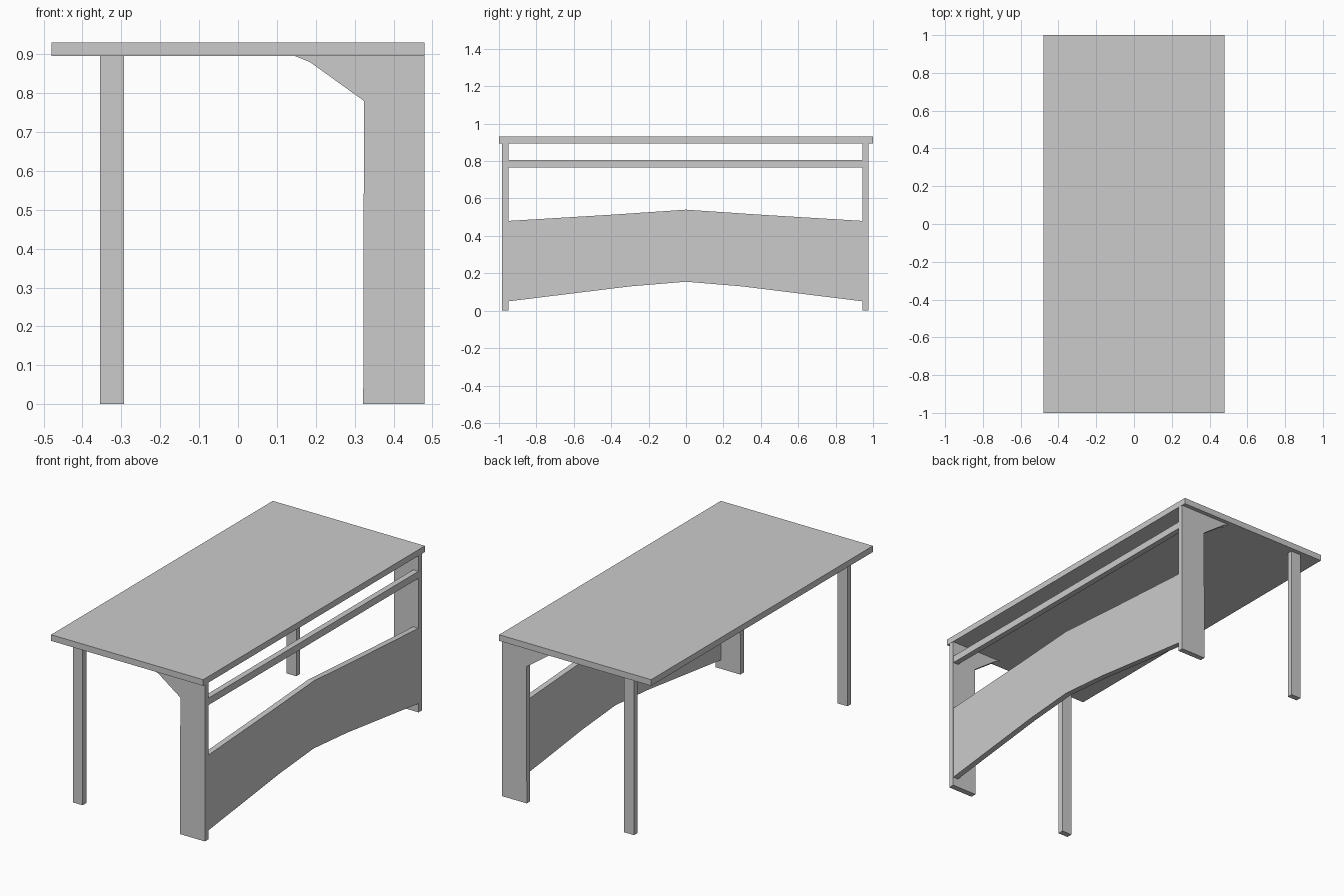
import bpy

if "Cube" in bpy.data.objects:
    bpy.data.objects.remove(bpy.data.objects["Cube"])


def prism(name, profile, axis, lo, hi):
    """Extrude a 2D outline along x (outline in y,z) or y (outline in x,z)."""
    def point(p, d):
        return (d, p[0], p[1]) if axis == 'x' else (p[0], d, p[1])
    n = len(profile)
    verts = [point(p, lo) for p in profile] + [point(p, hi) for p in profile]
    faces = [list(range(n)), list(range(2 * n - 1, n - 1, -1))]
    faces += [[i, i + n, (i + 1) % n + n, (i + 1) % n] for i in range(n)]
    mesh = bpy.data.meshes.new(name)
    mesh.from_pydata(verts, [], faces)
    # make the normals point outwards
    import bmesh
    bm = bmesh.new()
    bm.from_mesh(mesh)
    bmesh.ops.recalc_face_normals(bm, faces=bm.faces)
    bm.to_mesh(mesh)
    bm.free()
    obj = bpy.data.objects.new(name, mesh)
    bpy.context.collection.objects.link(obj)
    return obj


def rect(a0, a1, z0, z1):
    return [(a0, z0), (a1, z0), (a1, z1), (a0, z1)]


TOP_Z = 0.895

# Table top
prism("table_top", rect(-0.48, 0.48, TOP_Z, 0.93), 'y', -1, 1)

# Bracketed side panels and slim legs at both ends
bracket = [(0.322, 0), (0.479, 0), (0.479, TOP_Z), (0.147, TOP_Z),
           (0.185, 0.88), (0.324, 0.78)]
for side, lo, hi in (("front", -0.983, -0.95), ("back", 0.945, 0.976)):
    prism(side + "_bracket_panel", bracket, 'y', lo, hi)
    prism(side + "_slim_leg", rect(-0.355, -0.293, 0, TOP_Z), 'y', lo, hi)

# Arched modesty panel and the rail above it
Y0, Y1 = -0.95, 0.945
arch = [(Y0, 0.05), (-0.30, 0.13), (0, 0.155), (0.30, 0.13), (Y1, 0.05),
        (Y1, 0.48), (0.40, 0.513), (0, 0.54), (-0.40, 0.513), (Y0, 0.48)]
prism("modesty_panel", arch, 'x', 0.445, 0.478)
prism("upper_rail", rect(Y0, Y1, 0.765, 0.805), 'x', 0.445, 0.478)
